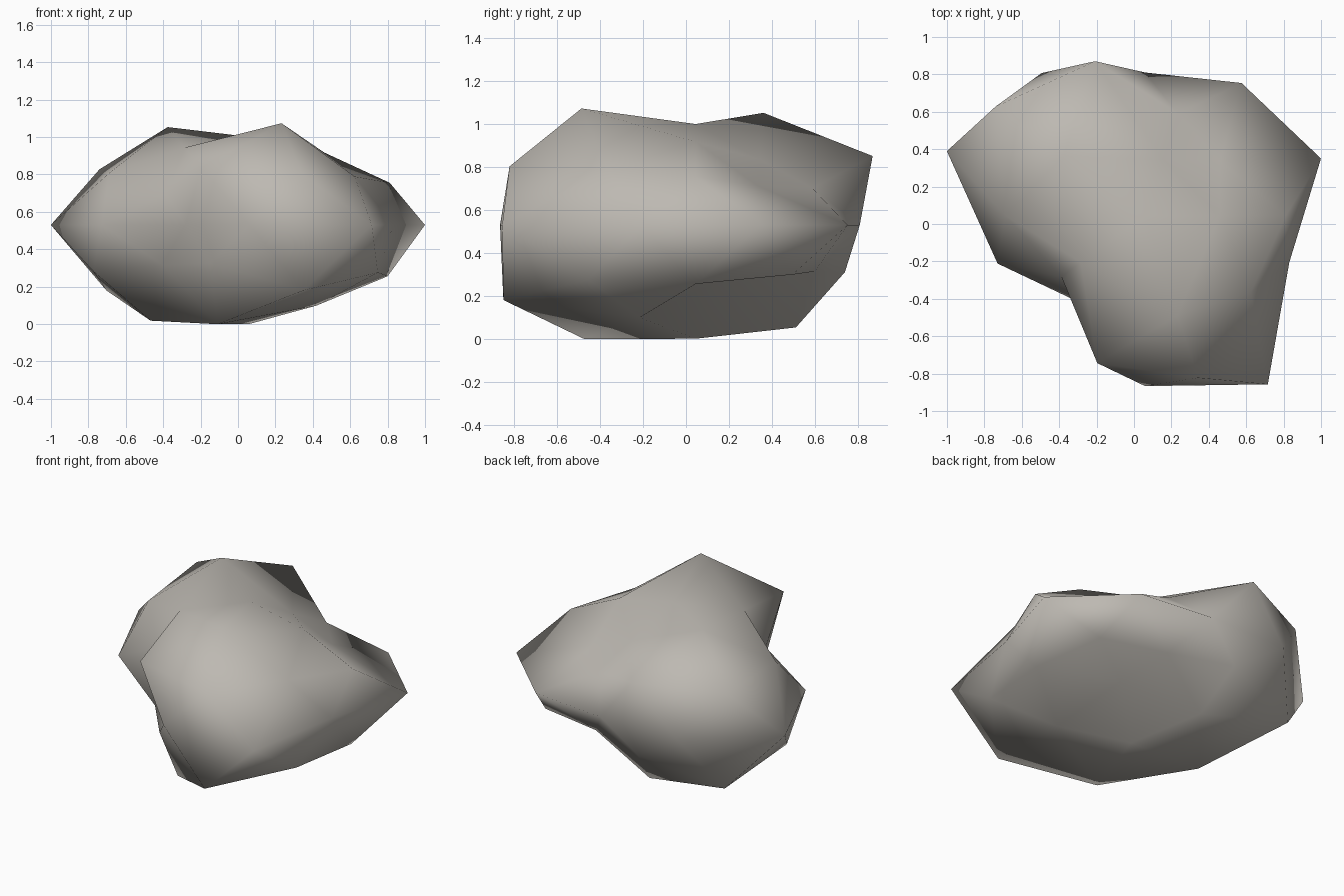
import bpy, math
from mathutils import Vector

if "Cube" in bpy.data.objects:
    bpy.data.objects.remove(bpy.data.objects["Cube"])

# Lumpy boulder: an icosphere with each vertex pushed in or out, then flattened
CENTRE = Vector((0.06, 0.045, 0.53))
FLATTEN = 0.6

# height of each ring on the unit sphere, first angle in degrees, radius factors
RINGS = [
    (1.0, 0, [0.785]),
    (0.851, 0, [0.76, 0.60, 1.025, 0.81, 1.065]),
    (0.526, 36, [0.58, 1.02, 0.88, 0.975, 0.82]),
    (0.447, 0, [0.84, 0.64, 1.107, 0.62, 1.02]),
    (0.0, 18, [0.988, 0.876, 0.765, 0.942, 1.115, 0.83, 0.58, 0.912, 1.115, 0.81]),
    (-0.447, 36, [0.86, 0.818, 0.93, 0.765, 0.95]),
    (-0.526, 0, [0.87, 0.686, 1.11, 0.675, 1.108]),
    (-0.851, 36, [0.47, 0.935, 1.003, 1.04, 0.845]),
    (-1.0, 0, [0.883]),
]


def radius_factor(co):
    height, start, factors = min(RINGS, key=lambda r: abs(r[0] - co.z))
    n = len(factors)
    angle = math.degrees(math.atan2(co.y, co.x)) - start
    return factors[round(angle * n / 360) % n]


bpy.ops.mesh.primitive_ico_sphere_add(subdivisions=2, radius=1)
rock = bpy.context.object
rock.name = "boulder"
for v in rock.data.vertices:
    d = v.co.normalized()
    s = radius_factor(d)
    v.co = CENTRE + Vector((d.x, d.y, d.z * FLATTEN)) * s
bpy.ops.object.shade_smooth()

# Stone colour
stone = bpy.data.materials.new("warm grey stone")
stone.diffuse_color = (0.51, 0.485, 0.445, 1)
stone.use_nodes = True
stone.node_tree.nodes["Principled BSDF"].inputs["Base Color"].default_value = stone.diffuse_color
rock.data.materials.append(stone)
